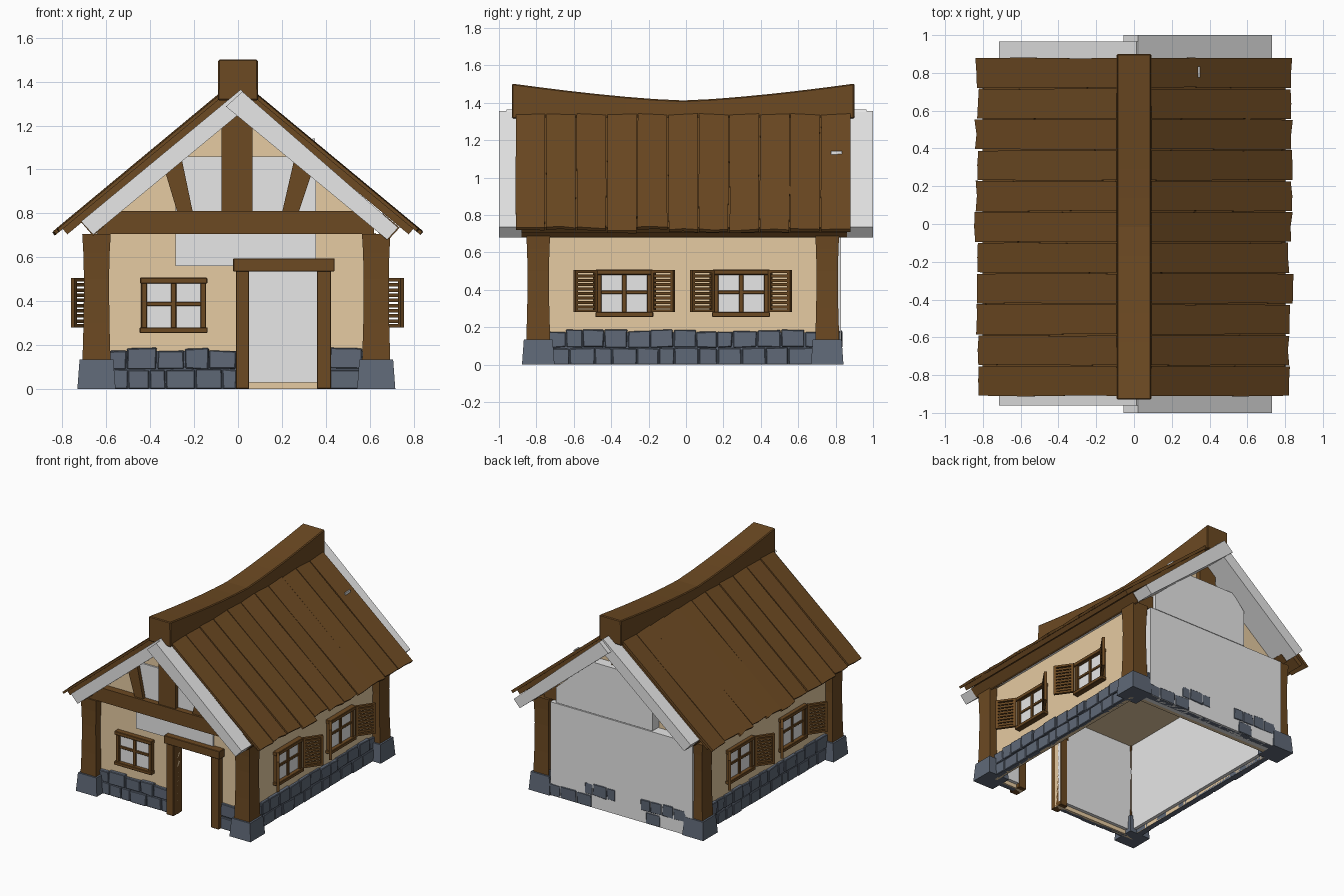
import bpy, bmesh, math, random
from mathutils import Matrix, Vector

if "Cube" in bpy.data.objects:
    bpy.data.objects.remove(bpy.data.objects["Cube"])

random.seed(4)


def material(name, rgb):
    m = bpy.data.materials.new(name)
    m.diffuse_color = (*rgb, 1)
    m.use_nodes = True
    m.node_tree.nodes["Principled BSDF"].inputs["Base Color"].default_value = m.diffuse_color
    return m


WOOD = material("brown wood", (0.15, 0.067, 0.016))
PLASTER = material("tan plaster", (0.79, 0.595, 0.36))
STONE = material("blue grey stone", (0.115, 0.14, 0.185))
GREY = material("light grey", (0.8, 0.8, 0.8))


def finish(name, bm, mat, bevel=0):
    bmesh.ops.recalc_face_normals(bm, faces=bm.faces[:])
    me = bpy.data.meshes.new(name)
    bm.to_mesh(me)
    bm.free()
    me.materials.append(mat)
    ob = bpy.data.objects.new(name, me)
    bpy.context.collection.objects.link(ob)
    if bevel:
        mod = ob.modifiers.new("Bevel", 'BEVEL')
        mod.width, mod.segments = bevel, 1
    return ob


def add_prism(bm, low, high):
    """Solid between two matching rings of points."""
    a = [bm.verts.new(p) for p in low]
    b = [bm.verts.new(p) for p in high]
    bm.faces.new(a)
    bm.faces.new(b)
    for i in range(len(a)):
        j = (i + 1) % len(a)
        bm.faces.new((a[i], a[j], b[j], b[i]))


def rect(hx, hy, z, cx=0, cy=0):
    return [(cx + sx * hx, cy + sy * hy, z) for sx, sy in ((-1, -1), (1, -1), (1, 1), (-1, 1))]


def boxes(name, items, mat, M=Matrix(), bevel=0, jitter=0):
    """One object from boxes given as (x0, x1, y0, y1, z0, z1)."""
    bm = bmesh.new()
    for x0, x1, y0, y1, z0, z1 in items:
        ring = [(x0, y0), (x1, y0), (x1, y1), (x0, y1)]
        add_prism(bm, [(x, y, z0) for x, y in ring], [(x, y, z1) for x, y in ring])
    for v in bm.verts:
        if jitter and v.co.z > 0.01:
            v.co += Vector([random.uniform(-jitter, jitter) for _ in range(3)])
    bm.transform(M)
    return finish(name, bm, mat, bevel)


def profile(name, pts, y0, y1, mat):
    """Outline in x, z extruded along y."""
    bm = bmesh.new()
    add_prism(bm, [(x, y0, z) for x, z in pts], [(x, y1, z) for x, z in pts])
    return finish(name, bm, mat)


def frame(origin, u, w):
    """Local axes: u along the wall, w out of the wall, z up."""
    return Matrix(((u[0], w[0], 0, origin[0]), (u[1], w[1], 0, origin[1]), (0, 0, 1, 0), (0, 0, 0, 1)))


# Wall planes (outer faces) and door opening
XL, XR, YF, YB, TOP, T = -0.645, 0.63, -0.79, 0.75, 0.71, 0.03
D0, D1, DH = 0.05, 0.365, 0.535

# Plaster walls, gables, ceiling
boxes("front_wall", [(XL, D0, YF, YF + T, 0, TOP), (D1, XR, YF, YF + T, 0, TOP),
                     (D0, D1, YF, YF + T, DH, TOP)], PLASTER)
boxes("back_wall", [(XL, XR, YB - T, YB, 0, TOP)], PLASTER)
boxes("left_wall", [(XL, XL + T, YF + T, YB - T, 0, TOP)], PLASTER)
boxes("right_wall", [(XR - T, XR, YF + T, YB - T, 0, TOP)], PLASTER)
boxes("ceiling", [(XL + T, XR - T, YF + T, YB - T, 0.70, 0.71)], PLASTER)
gable = [(-0.62, 0.70), (0.6, 0.70), (0.6, 0.74), (0, 1.28), (-0.62, 0.74)]
profile("front_gable", gable, YF, YF + T, PLASTER)
profile("back_gable", gable, YB - T, YB, PLASTER)

# Thick grey lining of the room
a, b, c, d, t, L = XL + T, XR - T, YF + T, YB - T, 0.025, 0.70
boxes("room_lining", [(a, D0, c, c + t, 0.03, L), (D1, b, c, c + t, 0.03, L),
                      (D0, D1, c, c + t, DH, L), (a, b, d - t, d, 0.03, L),
                      (a, a + t, c, d, 0.03, L), (b - t, b, c, d, 0.03, L)], GREY)

# Grey panels on front gable and back side
boxes("front_panel", [(-0.285, 0.355, YF - 0.012, YF, 0.56, 1.06)], GREY)
boxes("back_panel", [(-0.635, 0.545, YB, 0.83, 0, 0.70)], GREY)
profile("back_gable_panel", [(-0.3, 0.705), (0.5, 0.705), (0.5, 0.82), (0.3, 1.0), (0.2, 1.09),
                             (-0.2, 1.09), (-0.3, 0.98)], YB, 0.828, GREY)

# Corner posts with stone feet
for cx, side in ((XL, "left"), (XR, "right")):
    for cy, end in ((YF, "front"), (0.755, "back")):
        bm = bmesh.new()
        rings = [(0.13, 0.064), (0.3, 0.059), (0.5, 0.057), (0.62, 0.06), (0.705, 0.065)]
        loops = [[bm.verts.new(p) for p in rect(h, h, z, cx, cy)] for z, h in rings]
        bm.faces.new(loops[0])
        bm.faces.new(loops[-1])
        for lo, hi in zip(loops, loops[1:]):
            for i in range(4):
                bm.faces.new((lo[i], lo[(i + 1) % 4], hi[(i + 1) % 4], hi[i]))
        finish(f"{end}_{side}_post", bm, WOOD)
        bm = bmesh.new()
        add_prism(bm, rect(0.087, 0.087, 0, cx, cy), rect(0.077, 0.077, 0.135, cx, cy))
        finish(f"{end}_{side}_post_foot", bm, STONE)

# Stone courses along the wall bottoms
def stones(name, M, u0, u1, depth=0.022, vary=0.005):
    boxes(name + "_backing", [(u0, u1, -0.02, depth - 0.012, 0, 0.172)], STONE, M)
    items = []
    for z0, z1 in ((0, 0.088), (0.092, 0.18)):
        u = u0
        while u < u1 - 0.01:
            e = u + random.uniform(0.07, 0.14)
            if u1 - e < 0.06:
                e = u1
            dz = random.uniform(-0.008, 0.008) if z0 else 0
            items.append((u, e - 0.005, -0.02, depth + random.uniform(-vary, vary), z0, z1 + dz))
            u = e
    boxes(name, items, STONE, M, bevel=0.004, jitter=0.004)


FRONT = frame((0, YF), (1, 0), (0, -1))
BACK = frame((0, 0.8), (1, 0), (0, 1))
LEFT = frame((XL + 0.01, 0), (0, 1), (-1, 0))
RIGHT = frame((XR, 0), (0, 1), (1, 0))
stones("front_left_stones", FRONT, XL + 0.06, -0.005)
stones("front_right_stones", FRONT, 0.42, XR - 0.06)
stones("left_stones", LEFT, YF + 0.06, YB - 0.05, 0.03)
stones("right_stones", RIGHT, YF + 0.06, YB - 0.05)
stones("back_stones", BACK, XL + 0.06, XR - 0.06, 0.027, 0.010)

# Door frame
boxes("door_frame", [(-0.01, D0, -0.835, YF + 0.06, 0, 0.54), (D1 - 0.005, 0.425, -0.835, YF + 0.06, 0, 0.54),
                     (-0.022, 0.44, -0.848, YF + 0.06, 0.535, 0.595)], WOOD, bevel=0.003)


# Windows and shutters
def window(name, M, u):
    M = M @ Matrix.Translation((u, 0, 0))
    boxes(name + "_glass", [(-0.13, 0.13, -0.01, 0.012, 0.27, 0.49)], GREY, M)
    boxes(name + "_frame", [(-0.148, -0.122, -0.01, 0.03, 0.27, 0.49), (0.122, 0.148, -0.01, 0.03, 0.27, 0.49),
                            (-0.012, 0.012, 0, 0.022, 0.27, 0.49), (-0.125, 0.125, 0, 0.02, 0.377, 0.397),
                            (-0.155, 0.155, -0.01, 0.042, 0.255, 0.28),
                            (-0.153, 0.153, -0.01, 0.04, 0.48, 0.507)], WOOD, M, bevel=0.003)


def shutter(name, M, u, sign):
    ang = math.radians(35)
    s, co = math.sin(ang), math.cos(ang)
    H = M @ Matrix.Translation((u, 0.035, 0)) @ frame((0, 0), (sign * co, s), (-sign * s, co))
    items = [(0, 0.018, -0.01, 0.01, 0.28, 0.505), (0.127, 0.145, -0.01, 0.01, 0.28, 0.505),
             (0, 0.145, -0.01, 0.01, 0.28, 0.295), (0, 0.145, -0.01, 0.01, 0.49, 0.505)]
    for i in range(8):
        z = 0.301 + i * 0.0236
        items.append((0.015, 0.13, -0.006, 0.006, z, z + 0.016))
    boxes(name, items, WOOD, H)


window("front_window", FRONT, -0.293)
for M, side in ((LEFT, "left"), (RIGHT, "right")):
    for u, pos in ((-0.33, "front"), (0.295, "back")):
        window(f"{side}_{pos}_window", M, u)
        shutter(f"{side}_{pos}_shutter_a", M, u - 0.148, -1)
        shutter(f"{side}_{pos}_shutter_b", M, u + 0.148, 1)

# Gable timbers
for x0, y0, y1, end in ((-0.64, -0.845, YF + 0.02, "front"), (0.2, YB - 0.02, 0.8, "back")):
    boxes(f"{end}_tie_beam", [(x0, 0.62, y0, y1, 0.705, 0.81)], WOOD)
    boxes(f"{end}_king_post", [(-0.075, 0.065, y0 + 0.01, y1 - 0.01, 0.80, 1.25)], WOOD)
profile("left_brace", [(-0.275, 0.8), (-0.205, 0.8), (-0.255, 1.04), (-0.335, 1.0)], -0.83, YF, WOOD)
profile("right_brace", [(0.275, 0.8), (0.2, 0.8), (0.255, 1.04), (0.335, 0.98)], -0.83, YF, WOOD)

# Grey slabs under the roof, overlapping at the top
profile("left_roof_slab", [(-0.715, 0.763), (-0.66, 0.703), (0.066, 1.303), (0.013, 1.365)],
        -0.96, 0.965, GREY)
profile("right_roof_slab", [(0.73, 0.735), (0.68, 0.68), (-0.055, 1.287), (0.02, 1.355)],
        -1.0, 1.0, GREY)

# Brown eave boards wrapping the lower slab ends
profile("left_eave_board", [(-0.722, 0.768), (-0.661, 0.697), (-0.61, 0.74), (-0.66, 0.81)],
        -0.88, 0.86, WOOD)
profile("right_eave_board", [(0.737, 0.735), (0.69, 0.684), (0.677, 0.679), (0.61, 0.739), (0.66, 0.80)],
        -0.88, 0.86, WOOD)

# Brown roof boards over a brown underlay
SLOPE = math.atan2(0.63, 0.76)
CS, SN = math.cos(SLOPE), math.sin(SLOPE)


def on_roof(side, u, y, h):
    return (side * (0.04 + u * CS + h * SN), y, 1.381 - u * SN + h * CS)


for side, label in ((-1, "left"), (1, "right")):
    bm = bmesh.new()
    outline = [(0, -0.88), (1.0, -0.88), (1.0, 0.86), (0, 0.86)]
    add_prism(bm, [on_roof(side, u, y, -0.05) for u, y in outline],
              [on_roof(side, u, y, -0.014) for u, y in outline])
    finish(f"{label}_roof_underlay", bm, WOOD)
    bm = bmesh.new()
    for i in range(11):
        y0 = -0.91 + i * 0.1632
        y1 = y0 + 0.157
        j = lambda: random.uniform(-0.003, 0.003)
        end = 1.025 + random.uniform(-0.012, 0.018)
        tilt = random.choice((-1, 1)) * random.uniform(0.02, 0.04)
        outline = [(0, y0), (0.35, y0 + j()), (0.7, y0 + j()), (end, y0 + j()),
                   (end + 3 * j(), y0 + 0.08), (end + 3 * j(), y1 + j()),
                   (0.7, y1 + j()), (0.35, y1 + j()), (0, y1)]
        add_prism(bm, [on_roof(side, u, y, -0.018) for u, y in outline],
                  [on_roof(side, u, y, tilt * (y - y0 - 0.08)) for u, y in outline])
    finish(f"{label}_roof_boards", bm, WOOD)

# Small grey peg through the right roof
boxes("roof_peg", [(0.34, 0.35, 0.775, 0.835, 1.1, 1.142)], GREY)

# Sagging ridge beam
bm = bmesh.new()
prev = None
for i in range(13):
    y = -0.93 + i * 1.83 / 12
    q = abs(y + 0.015) / 0.915
    z = 1.412 + 0.09 * q ** 1.4
    ring = [bm.verts.new(p) for p in ((-0.092, y, 1.315), (0.092, y, 1.315), (0.09, y, z), (-0.09, y, z))]
    if prev is None or i == 12:
        bm.faces.new(ring)
    if prev:
        for k in range(4):
            bm.faces.new((prev[k], prev[(k + 1) % 4], ring[(k + 1) % 4], ring[k]))
    prev = ring
finish("ridge_beam", bm, WOOD, bevel=0.006)
